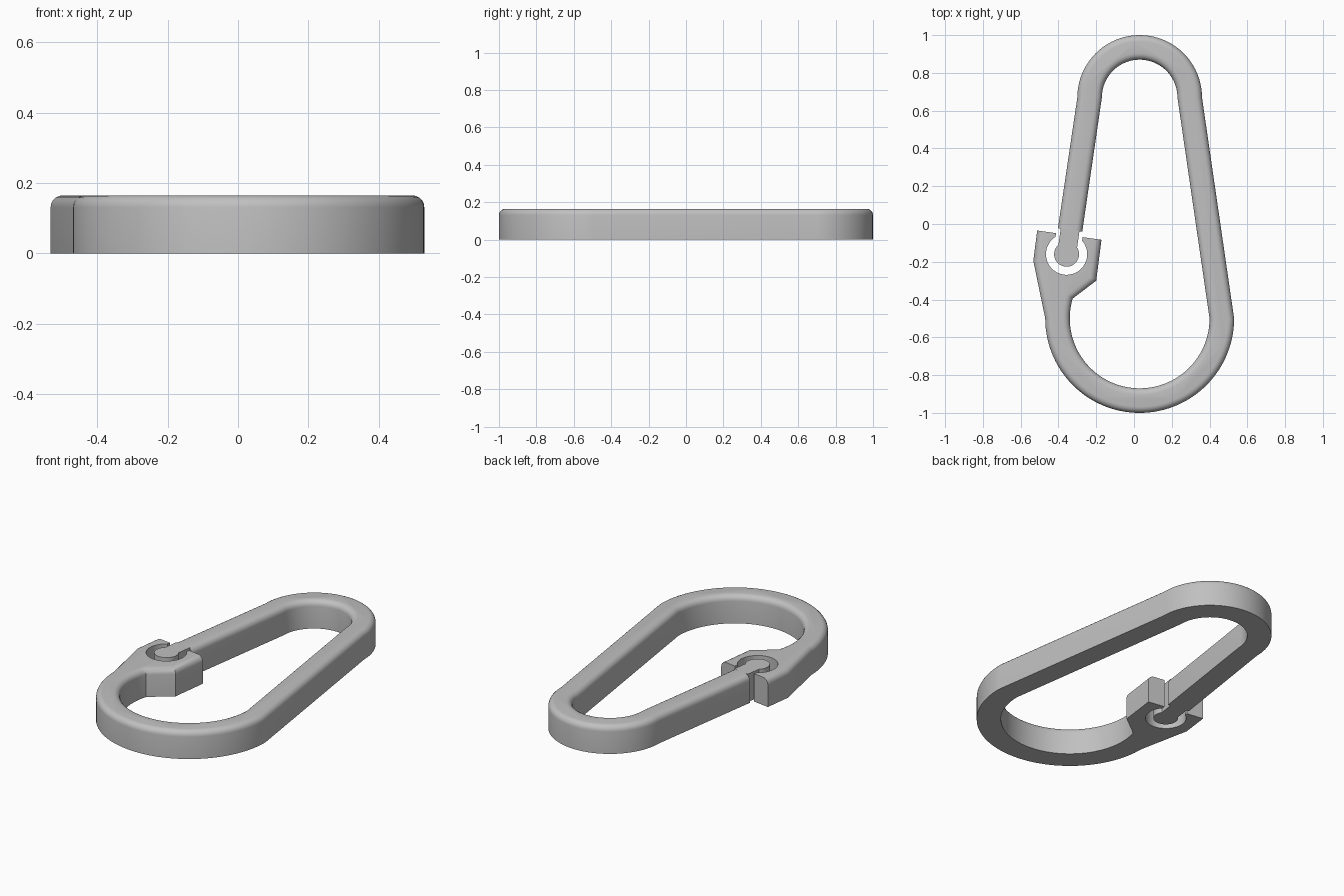
import bpy, bmesh, math
from mathutils import Vector

if "Cube" in bpy.data.objects:
    bpy.data.objects.remove(bpy.data.objects["Cube"])

H, FILLET = 0.165, 0.034
TOP, LOW = Vector((0.03, 0.67)), Vector((0.03, -0.5))
PIN = Vector((-0.357, -0.16))
AXIS = Vector((0.144, 0.9896))          # along the gate arm, pointing away from the pin
SIDE = Vector((AXIS.y, -AXIS.x))        # across the gate arm

steel = bpy.data.materials.new("plain_grey")
steel.diffuse_color = (0.53, 0.53, 0.53, 1)
steel.use_nodes = True
steel.node_tree.nodes["Principled BSDF"].inputs["Base Color"].default_value = steel.diffuse_color


def arc(c, r, a0, a1, n=40):
    return [c + r * Vector((math.cos(math.radians(a0 + (a1 - a0) * i / n)),
                            math.sin(math.radians(a0 + (a1 - a0) * i / n)))) for i in range(n + 1)]


def local(s, t):
    """Point measured from the pin: s across the arm, t along it."""
    return PIN + SIDE * s + AXIS * t


def prism(name, pts, sharp=(), fillet=FILLET, z0=0.0, z1=H):
    """Extrude an outline; round its top edges except the edges starting at indices in sharp."""
    bm = bmesh.new()
    low = [bm.verts.new((p.x, p.y, z0)) for p in pts]
    top = [bm.verts.new((p.x, p.y, z1)) for p in pts]
    n = len(pts)
    bm.faces.new(low)
    bm.faces.new(top)
    for i in range(n):
        j = (i + 1) % n
        bm.faces.new((low[i], low[j], top[j], top[i]))
    bmesh.ops.recalc_face_normals(bm, faces=bm.faces)
    if fillet:
        edges = [bm.edges.get((top[i], top[(i + 1) % n])) for i in range(n) if i not in sharp]
        bmesh.ops.bevel(bm, geom=edges, offset=fillet, segments=5, profile=0.5, affect='EDGES')
    me = bpy.data.meshes.new(name)
    bm.to_mesh(me)
    bm.free()
    ob = bpy.data.objects.new(name, me)
    bpy.context.collection.objects.link(ob)
    me.materials.append(steel)
    return ob


# Open ring: gate arm, small bow, long spine, large bow and the latch head
outer = [local(-0.065, 0.13)] + arc(TOP, 0.33, 180, 0) + arc(LOW, 0.5, 0, -180, 60)
head = [Vector((-0.533, -0.195)), local(-0.172, 0.102), local(0.172, 0.102),
        Vector((-0.2, -0.3))]
inner = arc(LOW, 0.37, 163.5, 360, 60) + arc(TOP, 0.2, 0, 180) + [local(0.065, 0.13)]
outline = outer + head + inner
body = prism("ring_and_latch", outline, sharp=(len(outer) + 1, len(outline) - 1))

# Keyhole socket cut through the latch head
half = math.degrees(math.asin(0.071 / 0.109))
tilt = math.degrees(math.atan2(AXIS.y, AXIS.x))
keyhole = arc(PIN, 0.109, tilt + half, tilt + 360 - half, 48)
keyhole += [local(0.071, 0.12), local(-0.071, 0.12)]
cutter = prism("socket_cutter", keyhole, fillet=0, z0=-0.1, z1=H + 0.1)
cutter.hide_render = True
mod = body.modifiers.new("socket", 'BOOLEAN')
mod.operation, mod.solver, mod.object = 'DIFFERENCE', 'EXACT', cutter
bpy.context.view_layer.objects.active = body
bpy.ops.object.modifier_apply(modifier=mod.name)
bpy.data.objects.remove(cutter)

# Narrow neck and round pin that snaps into the socket
a = math.degrees(math.asin(0.05 / 0.066))
pin = arc(PIN, 0.066, tilt + a, tilt + 360 - a, 40)
pin_outline = pin + [local(0.05, 0.131), local(-0.05, 0.131)]
catch = prism("gate_pin", pin_outline, fillet=0)

for ob in (body, catch):
    bpy.ops.object.select_all(action='DESELECT')
    ob.select_set(True)
    bpy.context.view_layer.objects.active = ob
    bpy.ops.object.shade_smooth_by_angle(angle=math.radians(30))
